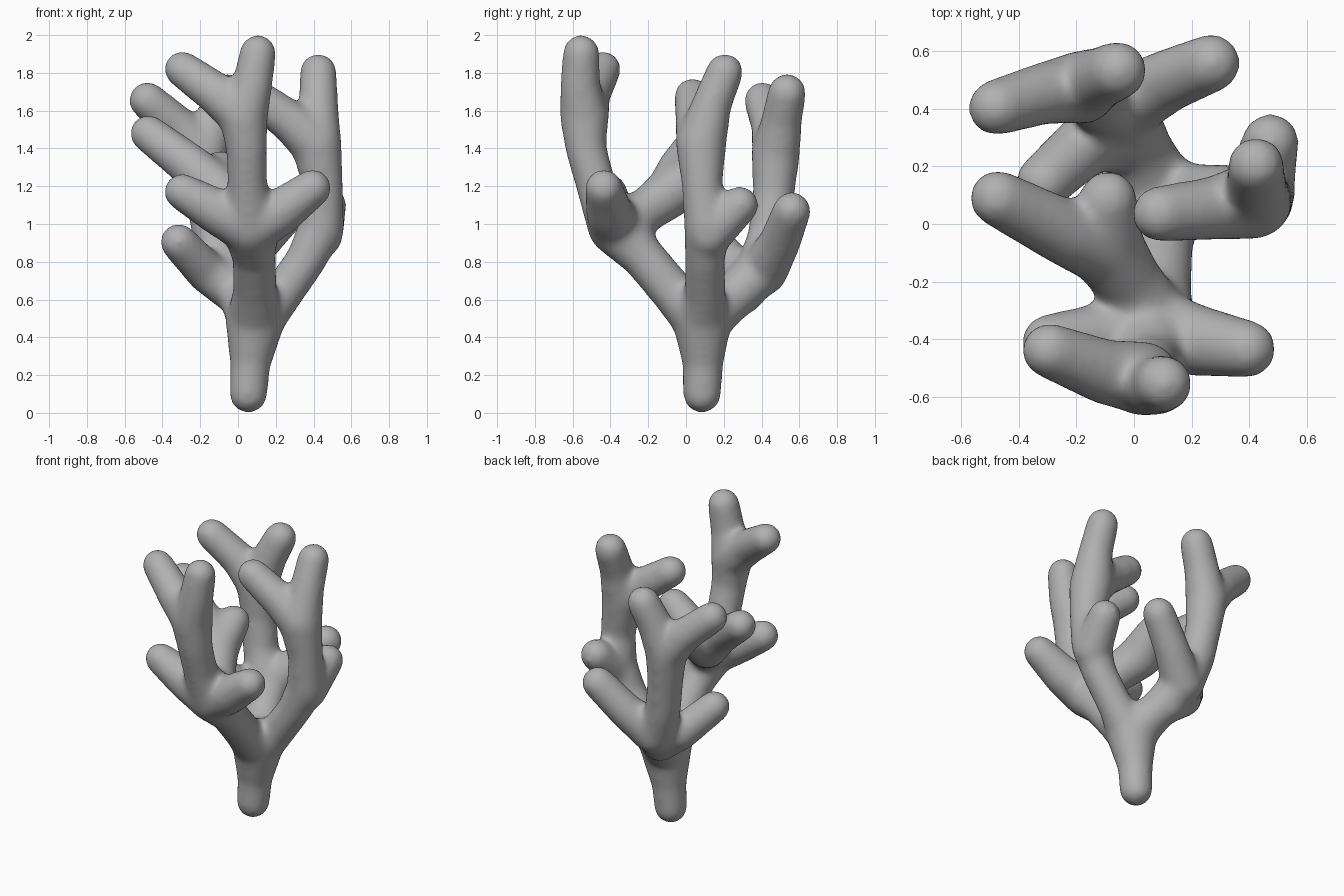
import bpy, bmesh
from mathutils import Vector

R = 0.103        # usual branch radius

# Branch paths: points are (x, y, z) or (x, y, z, radius)
trunk = [
    [(0.055, 0.085, 0.10), (0.065, 0.09, 0.26, 0.108), (0.09, 0.085, 0.49, 0.158)],
]
front_limb = [
    [(0.09, 0.085, 0.49, 0.152), (0.09, -0.07, 0.64, 0.118), (0.085, -0.23, 0.83, 0.117),
     (0.065, -0.37, 0.985, 0.152), (0.05, -0.475, 1.20, 0.107), (0.045, -0.53, 1.40, 0.11),
     (0.03, -0.54, 1.57, 0.13), (0.075, -0.56, 1.73, 0.108), (0.105, -0.555, 1.905, 0.099)],
    [(0.03, -0.535, 1.57, 0.13), (-0.10, -0.515, 1.68, 0.115), (-0.295, -0.44, 1.82, 0.098)],
    [(0.065, -0.37, 0.985, 0.15), (-0.10, -0.395, 1.06, 0.125), (-0.295, -0.41, 1.17, 0.099)],
    [(0.065, -0.37, 0.985, 0.15), (0.22, -0.405, 1.06, 0.125), (0.395, -0.435, 1.19, 0.102)],
]
inner_limb = [
    [(0.065, -0.33, 0.99, 0.13), (-0.02, -0.20, 1.08, 0.12), (-0.10, -0.08, 1.17, 0.137),
     (-0.09, 0.085, 1.29)],
    [(-0.10, -0.08, 1.17, 0.137), (-0.24, -0.03, 1.30, 0.117), (-0.475, 0.09, 1.48, 0.1)],
]
side_limb = [
    [(0.09, 0.085, 0.49, 0.15), (0.22, 0.10, 0.61, 0.11), (0.36, 0.10, 0.81, 0.108),
     (0.44, 0.11, 0.98, 0.122), (0.45, 0.085, 1.20, 0.108), (0.415, 0.08, 1.42, 0.135),
     (0.425, 0.135, 1.63, 0.107), (0.425, 0.205, 1.805, 0.1)],
    [(0.415, 0.08, 1.42, 0.135), (0.28, 0.055, 1.54, 0.113), (0.09, 0.035, 1.675, 0.1)],
    [(0.435, 0.12, 0.94, 0.122), (0.475, 0.285, 1.10, 0.102)],
]
back_limb = [
    [(0.09, 0.085, 0.49, 0.148), (0.02, 0.25, 0.61, 0.12), (-0.055, 0.40, 0.755, 0.132),
     (-0.135, 0.44, 0.95, 0.112), (-0.17, 0.465, 1.17, 0.112), (-0.185, 0.475, 1.365, 0.13),
     (-0.125, 0.505, 1.54, 0.11), (-0.055, 0.535, 1.695)],
    [(-0.185, 0.475, 1.365, 0.128), (-0.31, 0.455, 1.51, 0.11), (-0.48, 0.405, 1.655, 0.1)],
    [(-0.045, 0.41, 0.75, 0.13), (0.11, 0.495, 0.90, 0.112), (0.27, 0.56, 1.07)],
    [(-0.015, 0.30, 0.64, 0.12), (-0.16, 0.285, 0.74, 0.112), (-0.315, 0.145, 0.905, 0.1)],
]

# Unit ball reused for every rounded joint
ball_bm = bmesh.new()
bmesh.ops.create_icosphere(ball_bm, subdivisions=3, radius=1.0)
ball = [v.co.copy() for v in ball_bm.verts]
ball_bm.free()

mesh = bpy.data.meshes.new("branches")


def add_segment(a, b):
    """Append a tapered, round-ended rod from a to b to the mesh."""
    bm = bmesh.new()
    for p in (a, b):
        r = p[3] if len(p) > 3 else R
        for c in ball:
            bm.verts.new(Vector(p[:3]) + c * r)
    bmesh.ops.convex_hull(bm, input=bm.verts[:])
    loose = [v for v in bm.verts if not v.link_faces]
    bmesh.ops.delete(bm, geom=loose, context='VERTS')
    bmesh.ops.recalc_face_normals(bm, faces=bm.faces[:])
    bm.from_mesh(mesh)
    bm.to_mesh(mesh)
    bm.free()


for limb in (trunk, front_limb, inner_limb, side_limb, back_limb):
    for path in limb:
        for a, b in zip(path, path[1:]):
            add_segment(a, b)

branches = bpy.data.objects.new("branches", mesh)
bpy.context.collection.objects.link(branches)

# Fuse the rods into one skin and soften the forks
fuse = branches.modifiers.new("fuse", 'REMESH')
fuse.mode = 'VOXEL'
fuse.voxel_size = 0.016
fuse.use_smooth_shade = True
soften = branches.modifiers.new("soften", 'SMOOTH')
soften.factor = 0.5
soften.iterations = 30

# Plain grey over the whole piece
grey = bpy.data.materials.new("plain grey")
grey.diffuse_color = (0.44, 0.44, 0.44, 1.0)
mesh.materials.append(grey)
for poly in mesh.polygons:
    poly.use_smooth = True
    poly.material_index = 0
